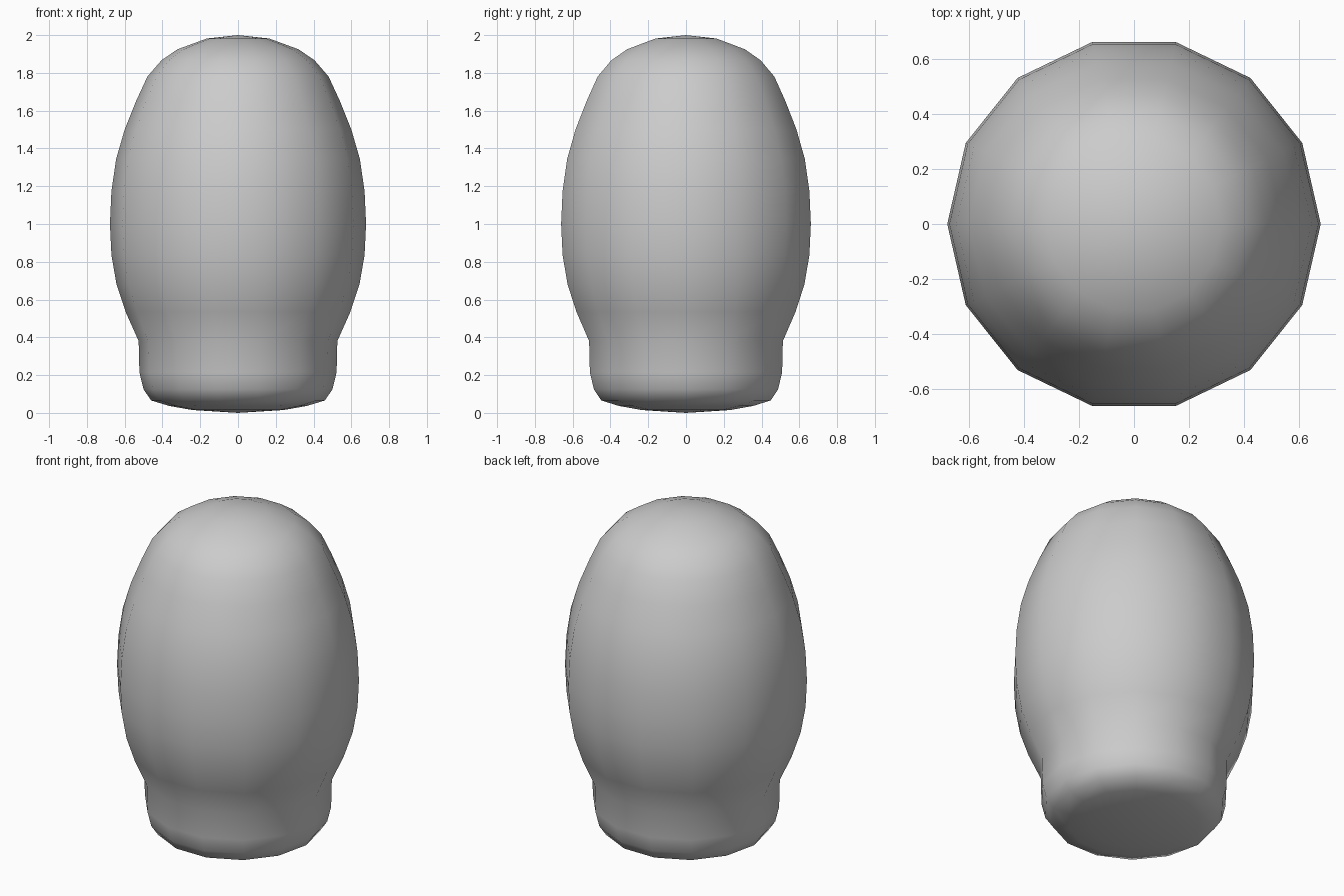
import bpy, bmesh, math

cube = bpy.data.objects.get("Cube")
if cube:
    bpy.data.objects.remove(cube, do_unlink=True)

SIDES = 14

# Single plain grey
grey = bpy.data.materials.new("plain grey")
grey.use_nodes = True
colour = (0.6, 0.6, 0.6, 1.0)
grey.diffuse_color = colour
grey.node_tree.nodes["Principled BSDF"].inputs["Base Color"].default_value = colour

# Outline as (radius, height), from the base centre to the crown
profile = [
    (0, 0), (0.24, 0.015), (0.365, 0.037), (0.46, 0.066), (0.50, 0.125),
    (0.522, 0.215), (0.526, 0.38), (0.595, 0.535), (0.643, 0.68),
    (0.67, 0.835), (0.678, 1.0), (0.67, 1.175), (0.645, 1.345),
    (0.60, 1.50), (0.54, 1.65), (0.48, 1.78), (0.405, 1.867),
    (0.32, 1.925), (0.165, 1.982), (0, 2.0),
]


def lathe(name, points, material):
    """Spin an outline around z into a smooth closed body."""
    bm = bmesh.new()
    verts = [bm.verts.new((r, 0, z)) for r, z in points]
    edges = [bm.edges.new(pair) for pair in zip(verts, verts[1:])]
    bmesh.ops.spin(bm, geom=verts + edges, cent=(0, 0, 0), axis=(0, 0, 1),
                   angle=math.tau, steps=SIDES, use_merge=False)
    bmesh.ops.remove_doubles(bm, verts=bm.verts, dist=0.0005)
    bmesh.ops.recalc_face_normals(bm, faces=bm.faces)
    for face in bm.faces:
        face.smooth = True
    mesh = bpy.data.meshes.new(name)
    bm.to_mesh(mesh)
    bm.free()
    mesh.materials.append(material)
    obj = bpy.data.objects.new(name, mesh)
    bpy.context.collection.objects.link(obj)
    return obj


# Egg-shaped body with a narrower cuff at the foot
lathe("rounded_body", profile, grey)
